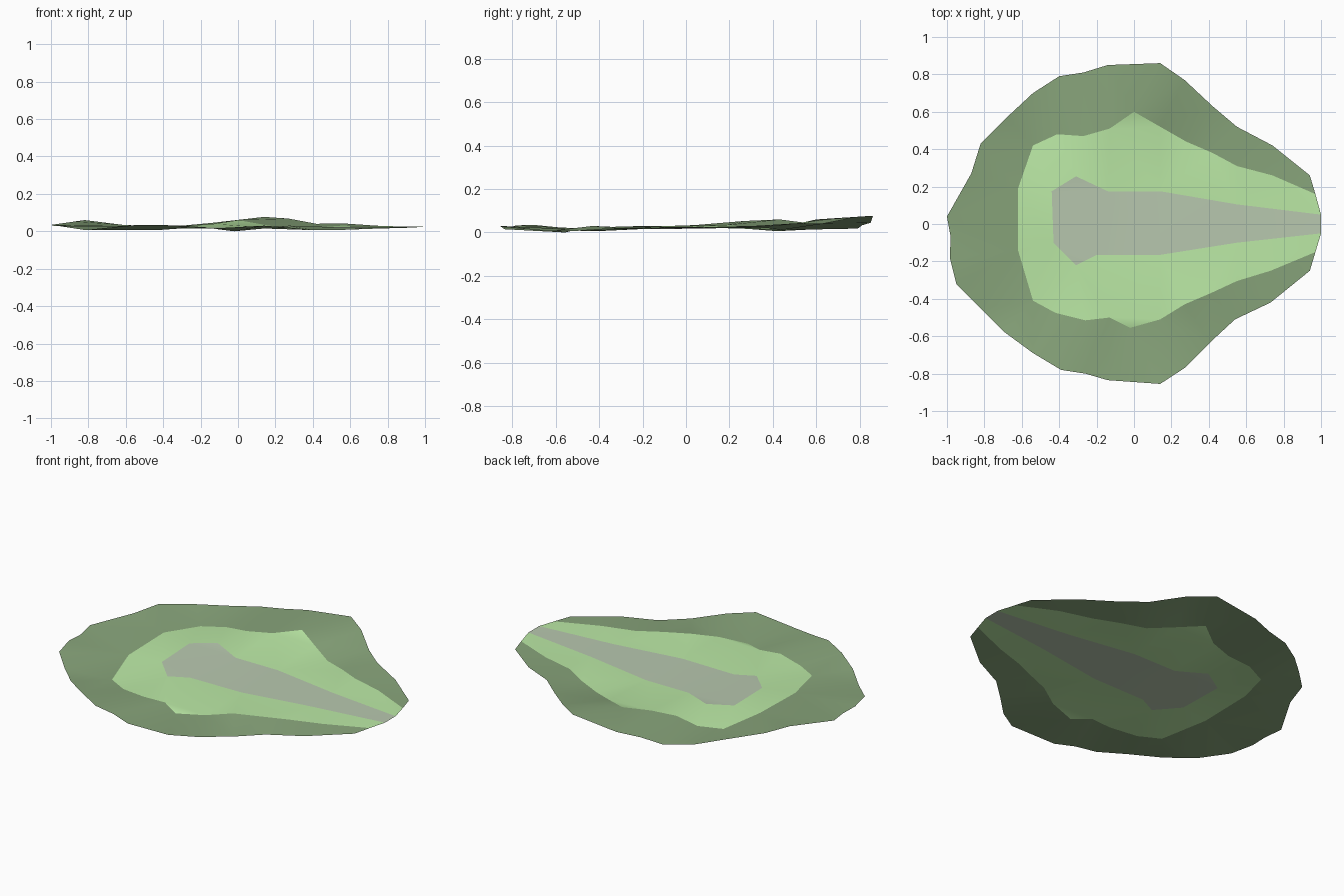
import bpy, bmesh

# Contours run anticlockwise from the narrow +x end, as (x, y, z)
rim = [(.94, .26, .022), (.74, .42, .03), (.55, .52, .043), (.42, .63, .04),
       (.27, .77, .068), (.14, .86, .077), (-.14, .85, .045), (-.27, .81, .033),
       (-.40, .79, .018), (-.54, .70, .02), (-.68, .57, .042), (-.82, .43, .06),
       (-.87, .27, .053), (-1, .04, .034), (-.98, -.07, .028), (-.985, -.18, .03),
       (-.95, -.32, .027), (-.82, -.45, .007), (-.69, -.58, .02), (-.54, -.69, .034),
       (-.39, -.78, .033), (-.26, -.80, .027), (-.14, -.835, .015), (.14, -.855, .03),
       (.27, -.77, .02), (.41, -.63, .006), (.54, -.51, .007), (.73, -.42, .014),
       (.94, -.25, .02)]
bank = [(.97, .16, .023), (.74, .26, .028), (.55, .31, .03), (.42, .38, .02),
        (.28, .44, .012), (.14, .52, .035), (0, .60, .06), (-.13, .51, .04),
        (-.27, .47, .03), (-.41, .48, .012), (-.54, .42, .006), (-.62, .19, .035),
        (-.62, -.14, .028), (-.54, -.41, .006), (-.42, -.475, .007), (-.26, -.515, .02),
        (-.13, -.50, .015), (-.02, -.555, 0), (.14, -.51, .015), (.27, -.43, .03),
        (.41, -.37, .026), (.55, -.305, .02), (.73, -.25, .022), (.97, -.15, .023)]
floor = [(1, .05, .025), (.55, .105, .022), (.14, .175, .02), (-.14, .175, .02),
         (-.31, .255, .03), (-.44, .175, .025), (-.43, -.1, .022), (-.31, -.22, .015),
         (-.2, -.165, .015), (.14, -.165, .018), (.55, -.1, .02), (1, -.05, .025)]


def patch(name, outline, color):
    """Low-poly sheet filling one closed outline."""
    bm = bmesh.new()
    face = bm.faces.new([bm.verts.new(p) for p in outline])
    face.normal_update()
    bmesh.ops.triangulate(bm, faces=[face], ngon_method='BEAUTY')
    for f in bm.faces:
        f.normal_update()
        if f.normal.z < 0:
            f.normal_flip()
    mesh = bpy.data.meshes.new(name)
    bm.to_mesh(mesh)
    bm.free()
    mat = bpy.data.materials.new(name)
    mat.diffuse_color = (*color, 1)
    mesh.materials.append(mat)
    ob = bpy.data.objects.new(name, mesh)
    bpy.context.collection.objects.link(ob)
    bpy.ops.object.select_all(action='DESELECT')
    bpy.context.view_layer.objects.active = ob
    ob.select_set(True)
    bpy.ops.object.shade_smooth_by_angle()


# Dark outer ground, light bank and grey floor, sharing their seams
patch("outer_ground", rim + bank[::-1], (.25, .38, .2))
patch("inner_bank", bank + floor[::-1], (.5, .82, .38))
patch("grey_floor", floor, (.48, .58, .43))
